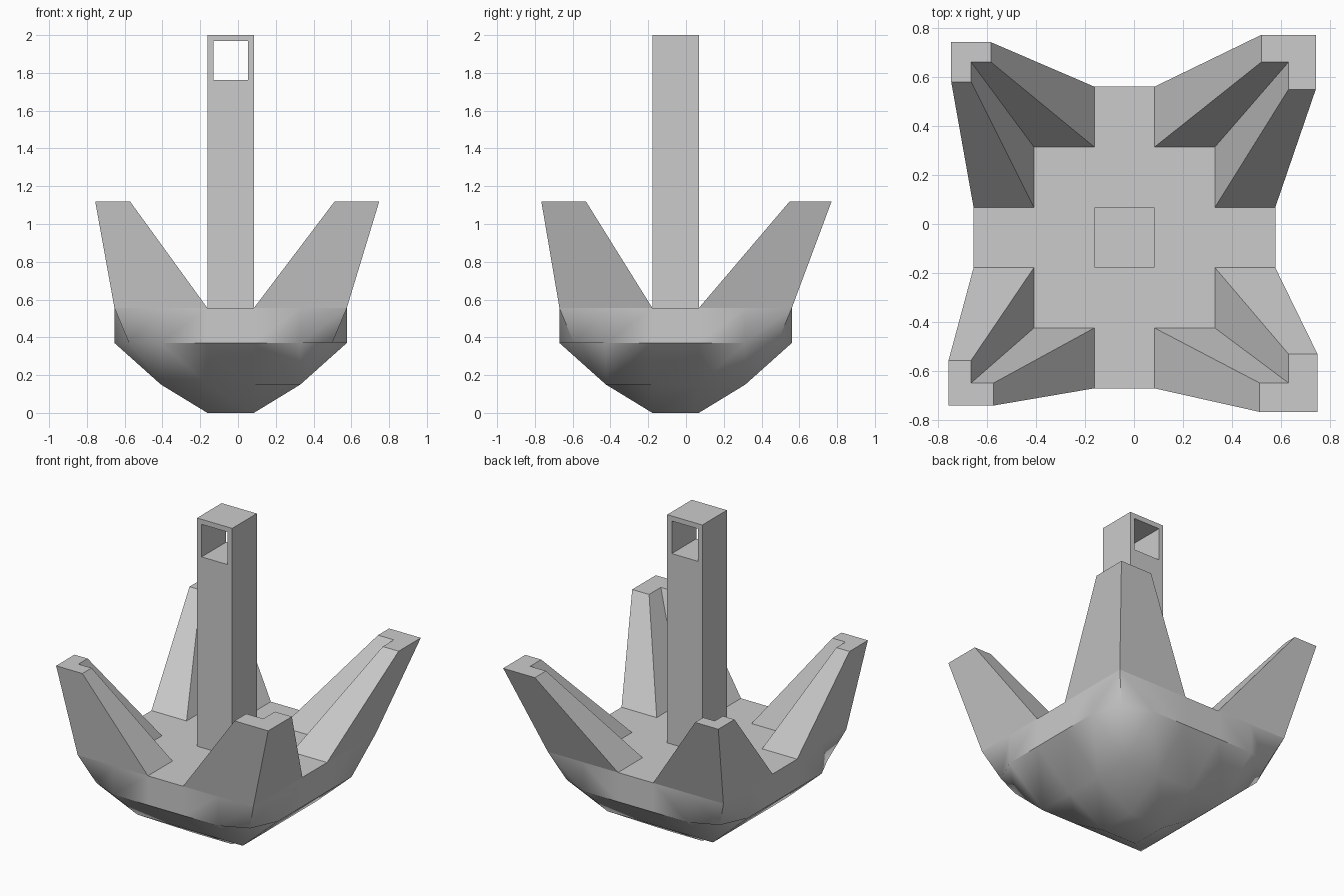
import bpy, bmesh, math

if "Cube" in bpy.data.objects:
    bpy.data.objects.remove(bpy.data.objects["Cube"])

CX, CY, C = -0.039, -0.055, 0.246   # grid centre and cell size
DECK, RIM, TIP, TOP = 0.555, 0.37, 1.12, 2.0


def make(name, verts, faces, smooth=None):
    me = bpy.data.meshes.new(name)
    bm = bmesh.new()
    vs = [bm.verts.new(v) for v in verts]
    for f in faces:
        bm.faces.new([vs[i] for i in f])
    bmesh.ops.remove_doubles(bm, verts=bm.verts, dist=1e-4)
    bmesh.ops.recalc_face_normals(bm, faces=bm.faces)
    bm.to_mesh(me)
    bm.free()
    ob = bpy.data.objects.new(name, me)
    bpy.context.collection.objects.link(ob)
    if smooth:
        bpy.context.view_layer.objects.active = ob
        ob.select_set(True)
        bpy.ops.object.shade_smooth_by_angle(angle=math.radians(smooth))
        ob.select_set(False)
    return ob


# hull: 5 x 5 cell deck over a stepped bowl with pulled-in corners
def low(i, j):
    u, v = i - 2.5, j - 2.5
    r = max(abs(u), abs(v))
    z = {0.5: 0.0, 1.5: 0.15, 2.5: RIM}[r]
    k = 0.077 if abs(u) == abs(v) == 2.5 else 0.0
    return (CX + u * C - math.copysign(k, u), CY + v * C - math.copysign(k, v), z)


def high(i, j):
    return (CX + (i - 2.5) * C, CY + (j - 2.5) * C, DECK)


verts, faces = [], []


def quad(*pts):
    faces.append(range(len(verts), len(verts) + 4))
    verts.extend(pts)


for i in range(5):
    for j in range(5):
        cell = [(i, j), (i + 1, j), (i + 1, j + 1), (i, j + 1)]
        quad(*[low(*p) for p in cell])
        a, b = abs(i - 2), abs(j - 2)
        if a + b < 3 and a + b > 0:      # leave openings for arms and shank
            quad(*[high(*p) for p in cell])
    for s in (0, 5):
        quad(low(i, s), low(i + 1, s), high(i + 1, s), high(i, s))
        quad(low(s, i), low(s, i + 1), high(s, i + 1), high(s, i))
make("hull", verts, faces, 45)

# four L-section arms: tip inner corner and tip cell size
L = [(-1, 1), (1, 1), (1, -1), (0, -1), (0, 0), (-1, 0)]
for name, sx, sy, tx, ty, c in [
        ("back_right_arm", 1, 1, 0.63, 0.66, 0.111),
        ("back_left_arm", -1, 1, -0.664, 0.66, 0.081),
        ("front_left_arm", -1, -1, -0.664, -0.648, 0.092),
        ("front_right_arm", 1, -1, 0.63, -0.648, 0.118)]:
    bx, by = CX + sx * 1.5 * C, CY + sy * 1.5 * C
    v = [(bx + sx * u * C, by + sy * w * C, DECK) for u, w in L]
    v += [(tx + sx * u * c, ty + sy * w * c, TIP) for u, w in L]
    f = [(k, (k + 1) % 6, (k + 1) % 6 + 6, k + 6) for k in range(6)]
    f += [(6, 7, 10, 11), (7, 8, 9, 10)]
    make(name, v, f)

# square shank with an eye running front to back
x0, x1, y0, y1 = CX - C / 2, CX + C / 2, CY - C / 2, CY + C / 2
outer = [(x0, DECK), (x1, DECK), (x1, TOP), (x0, TOP)]
inner = [(-0.13, 1.762), (0.052, 1.762), (0.052, 1.968), (-0.13, 1.968)]
v = [(x, y, z) for y in (y0, y1) for x, z in outer + inner]
f = []
for k in range(4):
    n = (k + 1) % 4
    f += [(k, n, n + 4, k + 4), (k + 8, n + 8, n + 12, k + 12),
          (k + 4, n + 4, n + 12, k + 12)]
    if k:
        f.append((k, n, n + 8, k + 8))
make("shank", v, f)
